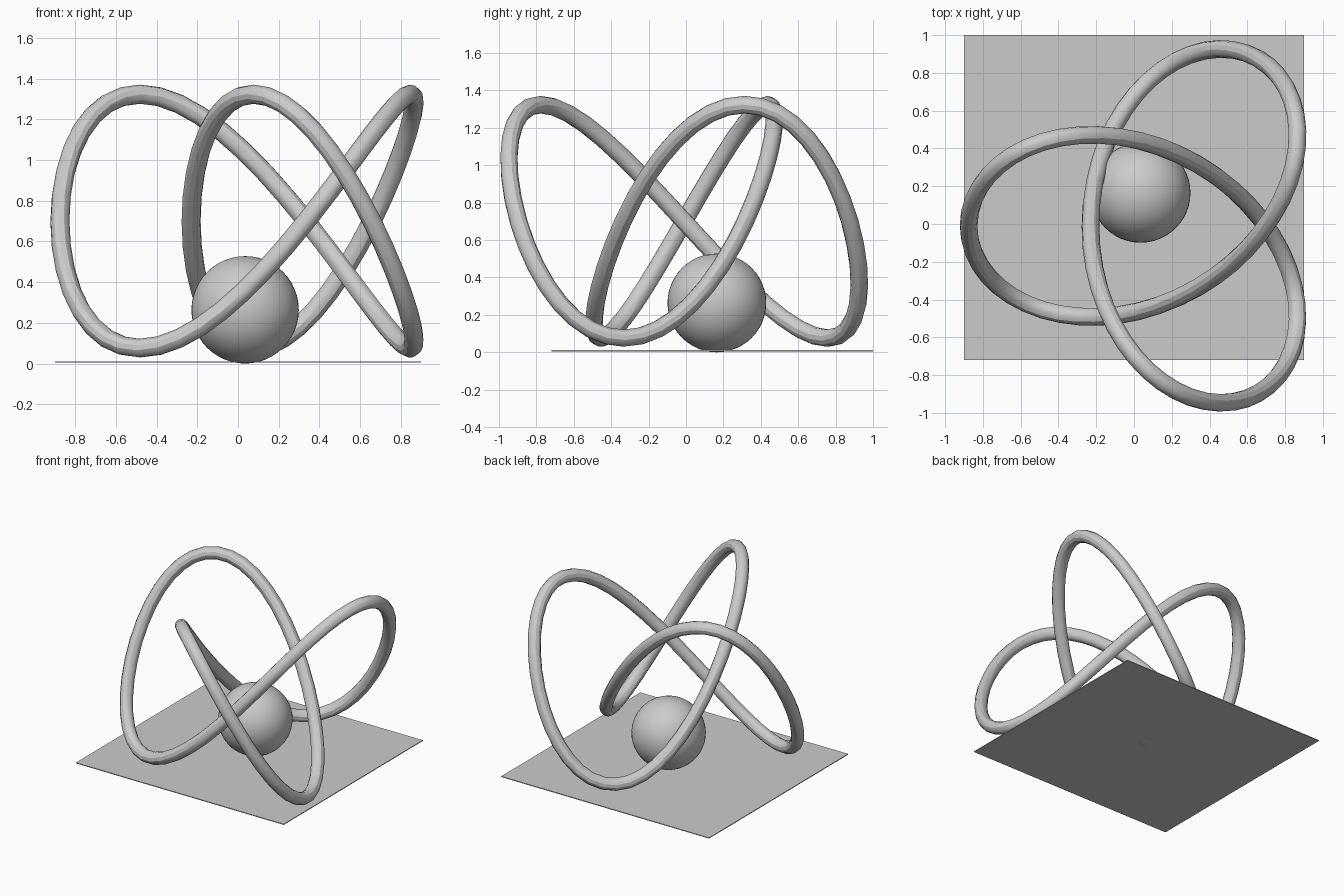
import bpy
from math import sin, cos, pi

cube = bpy.data.objects.get("Cube")
if cube:
    bpy.data.objects.remove(cube, do_unlink=True)

grey = bpy.data.materials.new("light grey")
grey.use_nodes = True
colour = (0.6, 0.6, 0.6, 1)
grey.diffuse_color = colour
grey.node_tree.nodes["Principled BSDF"].inputs["Base Color"].default_value = colour


def finish(name, smooth):
    ob = bpy.context.object
    ob.name = name
    ob.data.materials.clear()
    ob.data.materials.append(grey)
    if smooth:
        bpy.ops.object.shade_smooth_by_angle()
    return ob


# Thin ground sheet
bpy.ops.mesh.primitive_cube_add(size=1, location=(0, 0.14, 0.008))
bpy.context.object.scale = (1.8, 1.72, 0.006)
finish("base_sheet", False)

# Ball resting on the sheet
bpy.ops.mesh.primitive_uv_sphere_add(segments=48, ring_count=24, radius=0.264,
                                     location=(0.035, 0.165, 0.264))
finish("ball", True)

# Trefoil knot tube: a closed path with a round bevel
A, B, RISE, STEPS = 0.3225, 0.70, 0.624, 96
path = bpy.data.curves.new("knot_path", "CURVE")
path.dimensions = "3D"
path.bevel_depth = 0.047
path.bevel_resolution = 4
spline = path.splines.new("POLY")
spline.points.add(STEPS - 1)
spline.use_cyclic_u = True
for i, point in enumerate(spline.points):
    t = 2 * pi * i / STEPS
    point.co = (0.147 - A * cos(t) - B * cos(2 * t),
                A * sin(t) - B * sin(2 * t) - 0.01,
                0.70 - RISE * sin(3 * t), 1)
knot = bpy.data.objects.new("knot_tube", path)
bpy.context.collection.objects.link(knot)

# Turn the tube into a mesh
bpy.ops.object.select_all(action="DESELECT")
knot.select_set(True)
bpy.context.view_layer.objects.active = knot
bpy.ops.object.convert(target="MESH")
finish("knot_tube", True)
